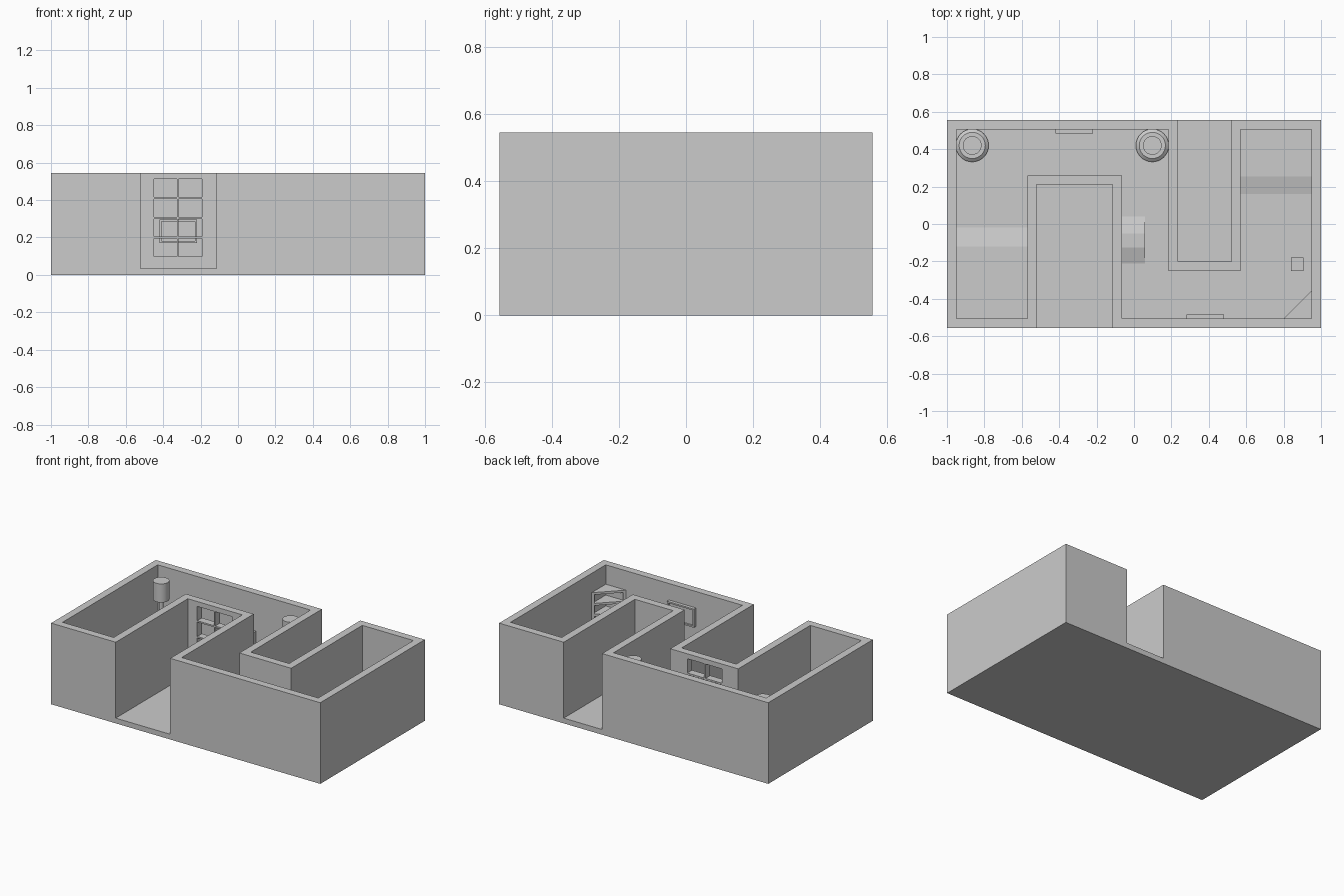
import bpy, bmesh, math

if "Cube" in bpy.data.objects:
    bpy.data.objects.remove(bpy.data.objects["Cube"])

FLOOR, TOP, T = 0.035, 0.545, 0.05


def add(name, bm):
    bmesh.ops.recalc_face_normals(bm, faces=bm.faces)
    me = bpy.data.meshes.new(name)
    bm.to_mesh(me)
    bm.free()
    ob = bpy.data.objects.new(name, me)
    bpy.context.collection.objects.link(ob)
    return ob


def boxes(name, spans):
    """One object made of boxes given as (x0, x1, y0, y1, z0, z1)."""
    bm = bmesh.new()
    for x0, x1, y0, y1, z0, z1 in spans:
        for v in bmesh.ops.create_cube(bm, size=1)["verts"]:
            v.co = (x0 if v.co.x < 0 else x1,
                    y0 if v.co.y < 0 else y1,
                    z0 if v.co.z < 0 else z1)
    return add(name, bm)


def prism(name, pts, offset):
    """Extrude a closed 3D polygon along offset."""
    bm = bmesh.new()
    face = bm.faces.new([bm.verts.new(p) for p in pts])
    res = bmesh.ops.extrude_face_region(bm, geom=[face])
    bmesh.ops.translate(bm, vec=offset, verts=[
        g for g in res["geom"] if isinstance(g, bmesh.types.BMVert)])
    if face.is_valid and len(face.edges[0].link_faces) > 2:
        bm.faces.remove(face)
    # Keep the starting cap closed
    bmesh.ops.holes_fill(bm, edges=[e for e in bm.edges if e.is_boundary])
    return add(name, bm)


def lathe(name, profile, x, y, segments=32):
    """Revolve (radius, z) points around a vertical axis."""
    bm = bmesh.new()
    vs = [bm.verts.new((r, 0, z)) for r, z in profile]
    es = [bm.edges.new(p) for p in zip(vs, vs[1:])]
    bmesh.ops.spin(bm, geom=vs + es, cent=(0, 0, 0), axis=(0, 0, 1),
                   angle=math.tau, steps=segments)
    bmesh.ops.remove_doubles(bm, verts=bm.verts, dist=1e-5)
    ob = add(name, bm)
    ob.location = (x, y, 0)
    bpy.ops.object.select_all(action='DESELECT')
    ob.select_set(True)
    bpy.context.view_layer.objects.active = ob
    bpy.ops.object.shade_smooth_by_angle(angle=math.radians(30))
    return ob


# Floor slab
boxes("floor_slab", [(-1, 1, -.555, .555, 0, FLOOR)])

# Walls: S-shaped outline with an inward offset of the wall thickness
outer = [(-1, -.555), (-.52, -.555), (-.52, .21), (-.115, .21),
         (-.115, -.555), (1, -.555), (1, .555), (.52, .555),
         (.52, -.2), (.235, -.2), (.235, .555), (-1, .555)]


def sign(v):
    return (v > 1e-6) - (v < -1e-6)


inner = []
for i, (x, y) in enumerate(outer):
    px, py = outer[i - 1]
    nx, ny = outer[(i + 1) % len(outer)]
    ax, ay, bx, by = sign(x - px), sign(y - py), sign(nx - x), sign(ny - y)
    inner.append((x - T * (ay + by), y + T * (ax + bx)))

bm = bmesh.new()
rings = [[bm.verts.new((x, y, z)) for x, y in loop]
         for loop, z in ((outer, FLOOR), (outer, TOP), (inner, TOP), (inner, FLOOR))]
n = len(outer)
for k in range(4):
    a, b = rings[k], rings[(k + 1) % 4]
    for i in range(n):
        j = (i + 1) % n
        bm.faces.new((a[i], a[j], b[j], b[i]))
walls = add("walls", bm)

# Eight window openings through the front recess wall
panes = [(x0, x1, .18, .29, z0, z0 + .096)
         for x0, x1 in ((-.45, -.327), (-.317, -.192))
         for z0 in (.098, .204, .310, .416)]
cutter = boxes("window_cutter", panes)
cutter.hide_render = True
cutter.hide_viewport = True
mod = walls.modifiers.new("window", 'BOOLEAN')
mod.operation = 'DIFFERENCE'
mod.solver = 'EXACT'
mod.object = cutter

# Raised corridor ends with ramps, and a low hump in the middle
H = FLOOR + .02


def ramp(name, x0, x1, yz):
    prism(name, [(x0, y, z) for y, z in yz], (x1 - x0, 0, 0))


ramp("left_ramp", -.95, -.57,
     [(-.02, FLOOR), (-.12, H), (-.505, H), (-.505, FLOOR)])
ramp("right_ramp", .57, .95,
     [(.16, FLOOR), (.255, H), (.505, H), (.505, FLOOR)])
ramp("middle_hump", -.065, .06,
     [(-.21, FLOOR), (-.125, FLOOR + .025), (-.05, FLOOR + .025), (.04, FLOOR)])

# Standing lamps
for side, x in (("left", -.865), ("right", .098)):
    lathe(side + "_lamp_base", [(0, FLOOR), (.088, FLOOR), (.088, .045),
                                (.07, .06), (0, .06)], x, .42)
    lathe(side + "_lamp_pole", [(.015, .06), (.015, .38)], x, .42, 16)
    lathe(side + "_lamp_shade", [(0, .37), (.05, .37), (.05, .495), (0, .495)], x, .42)


# Blank framed wall boards
def board(name, x0, x1, y_wall, d, z0, z1):
    def span(xa, xb, depth, za, zb):
        y0, y1 = sorted((y_wall, y_wall + depth))
        return (xa, xb, y0, y1, za, zb)
    b = .01
    boxes(name + "_frame", [span(x0, x1, d, z0, z0 + b), span(x0, x1, d, z1 - b, z1),
                            span(x0, x0 + b, d, z0 + b, z1 - b),
                            span(x1 - b, x1, d, z0 + b, z1 - b)])
    boxes(name + "_panel", [span(x0 + b, x1 - b, d * .5, z0 + b, z1 - b)])


board("back_board", -.42, -.22, .505, -.022, .17, .295)
board("front_board", .28, .48, -.505, .022, .31, .435)

# Corner shelf unit: triangular boards with two narrow end posts
CX, CY, S, HT = .95, -.505, .15, .415
levels = 5
for i in range(levels + 1):
    z = FLOOR + i * (HT - .015 - FLOOR) / levels
    prism("corner_shelf", [(CX, CY, z), (CX, CY + S, z), (CX - S, CY, z)], (0, 0, .015))
w = .012
prism("corner_shelf_post", [(CX, CY + S, FLOOR), (CX, CY + S - w, FLOOR),
                            (CX - w, CY + S - w, FLOOR)], (0, 0, HT - FLOOR))
prism("corner_shelf_post", [(CX - S, CY, FLOOR), (CX - S + w, CY, FLOOR),
                            (CX - S + w, CY + w, FLOOR)], (0, 0, HT - FLOOR))

# Small crate on the floor
boxes("crate", [(.84, .905, -.25, -.18, FLOOR, FLOOR + .07)])
